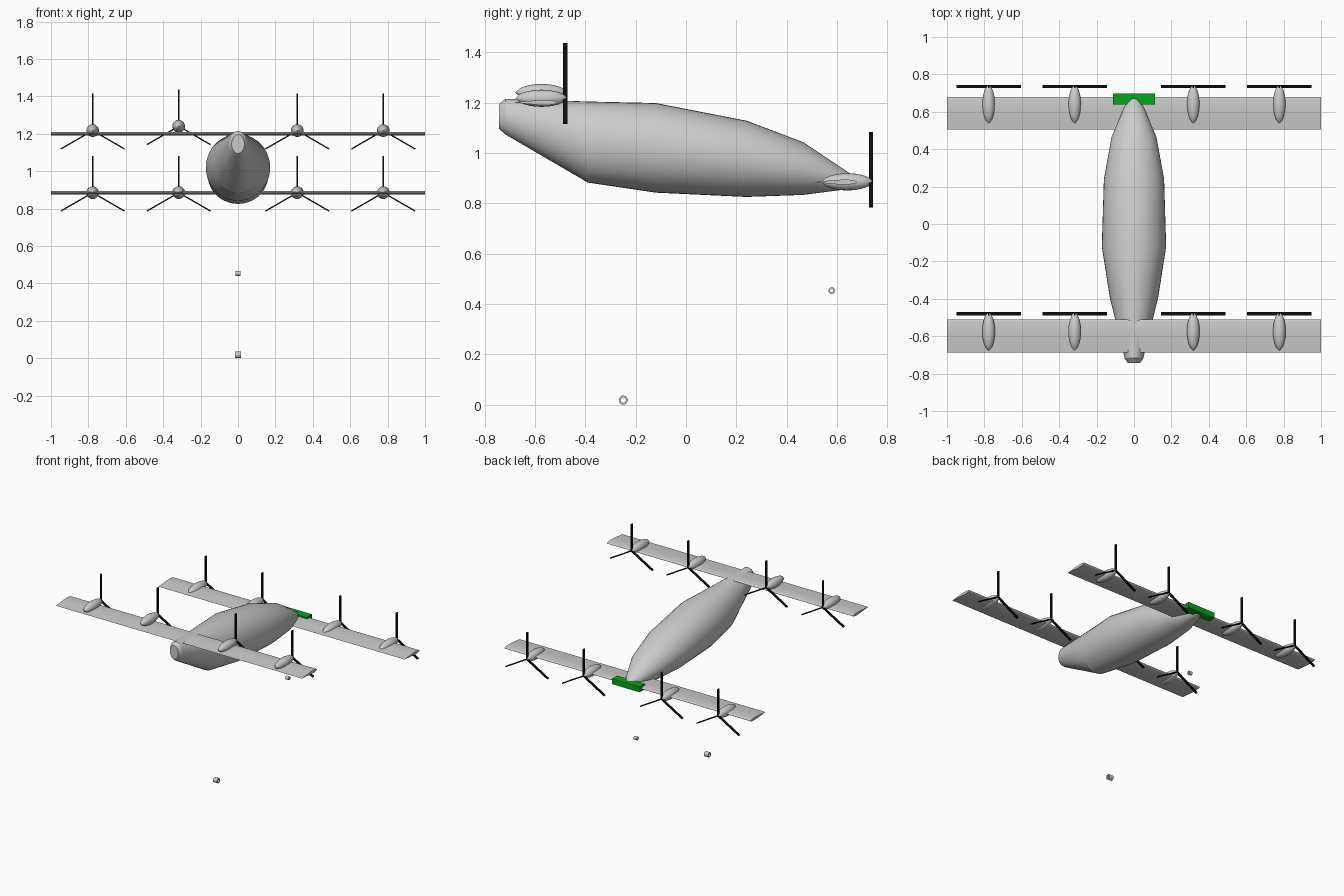
import bpy, bmesh, math
from mathutils import Matrix

if "Cube" in bpy.data.objects:
    bpy.data.objects.remove(bpy.data.objects["Cube"])


def make_mat(name, rgb):
    m = bpy.data.materials.new(name)
    m.diffuse_color = (*rgb, 1)
    m.use_nodes = True
    m.node_tree.nodes["Principled BSDF"].inputs["Base Color"].default_value = m.diffuse_color
    return m


BLACK = make_mat("black", (0.005, 0.005, 0.005))
GREEN = make_mat("green", (0.0, 0.4, 0.01))


def finish(bm, name, mat=None, smooth=None):
    bmesh.ops.recalc_face_normals(bm, faces=bm.faces)
    me = bpy.data.meshes.new(name)
    bm.to_mesh(me)
    bm.free()
    ob = bpy.data.objects.new(name, me)
    bpy.context.collection.objects.link(ob)
    if mat:
        me.materials.append(mat)
    if smooth:
        bpy.ops.object.select_all(action='DESELECT')
        ob.select_set(True)
        bpy.context.view_layer.objects.active = ob
        bpy.ops.object.shade_smooth_by_angle(angle=math.radians(smooth))
    return ob


def loft(name, stations, sides, smooth, x=0):
    """Skin elliptical sections along y: (y, bottom z, top z, half width)."""
    bm = bmesh.new()
    rings = []
    for y, lo, hi, w in stations:
        ring = []
        for i in range(sides):
            a = 2 * math.pi * i / sides
            ring.append(bm.verts.new((x + w * math.cos(a), y,
                                      (lo + hi) / 2 + (hi - lo) / 2 * math.sin(a))))
        rings.append(ring)
    for r, s in zip(rings, rings[1:]):
        for i in range(sides):
            j = (i + 1) % sides
            bm.faces.new((r[i], r[j], s[j], s[i]))
    bm.faces.new(rings[0])
    bm.faces.new(rings[-1])
    return finish(bm, name, smooth=smooth)


def box(bm, size, matrix):
    bmesh.ops.create_cube(bm, size=1, matrix=matrix @ Matrix.Diagonal((*size, 1)))


def wing(name, y0, y1, z):
    """Straight wing, thin aerofoil with its leading edge towards +y."""
    foil = [(0, 0), (0.25, 0.004), (0.55, 0.009), (0.8, 0.010), (0.95, 0.006), (1, 0)]
    outline = foil + [(t, -h) for t, h in foil[-2:0:-1]]
    bm = bmesh.new()
    f = bm.faces.new([bm.verts.new((-1, y0 + t * (y1 - y0), z + h)) for t, h in outline])
    ext = bmesh.ops.extrude_face_region(bm, geom=[f])
    moved = [v for v in ext['geom'] if isinstance(v, bmesh.types.BMVert)]
    bmesh.ops.translate(bm, verts=moved, vec=(2, 0, 0))
    # the start cap can be lost by the extrusion, so close any hole
    bmesh.ops.holes_fill(bm, edges=[e for e in bm.edges if e.is_boundary], sides=0)
    finish(bm, name, smooth=25)


def engine(tag, x, y, z):
    """Spindle nacelle with a three-bladed propeller near its +y end."""
    shape = []
    for i in range(13):
        t = -1 + 2 * i / 12
        r = max(0.034 * (1 - abs(t) ** 2.0) ** 0.6, 0.001)
        shape.append((y + 0.103 * t, z - r, z + r, r))
    loft("nacelle_" + tag, shape, 20, 40, x)
    bm = bmesh.new()
    for k in range(3):
        m = (Matrix.Translation((x, y + 0.094, z))
             @ Matrix.Rotation(2 * math.pi * k / 3, 4, 'Y')
             @ Matrix.Translation((0, 0, 0.0985)))
        box(bm, (0.007, 0.017, 0.197), m)
    finish(bm, "propeller_" + tag, BLACK)


def wheel(name, y, z, r, width):
    """Small open ring lying across x."""
    bm = bmesh.new()
    n = 20
    prof = [(-width, r), (width, r), (width, r * 0.6), (-width, r * 0.6)]
    rings = [[bm.verts.new((px, y + pr * math.cos(2 * math.pi * i / n),
                            z + pr * math.sin(2 * math.pi * i / n))) for i in range(n)]
             for px, pr in prof]
    for k in range(4):
        a, b = rings[k], rings[(k + 1) % 4]
        for i in range(n):
            j = (i + 1) % n
            bm.faces.new((a[i], a[j], b[j], b[i]))
    finish(bm, name, smooth=30)


# Fuselage: blunt high end at -y, low pointed end at +y
loft("fuselage", [
    (-0.742, 1.095, 1.195, 0.034),
    (-0.717, 1.073, 1.215, 0.050),
    (-0.39, 0.882, 1.204, 0.130),
    (-0.12, 0.842, 1.198, 0.172),
    (0.24, 0.825, 1.128, 0.161),
    (0.465, 0.833, 1.043, 0.120),
    (0.62, 0.853, 0.940, 0.054),
    (0.665, 0.861, 0.910, 0.026),
    (0.681, 0.875, 0.895, 0.010),
], 40, 15)

# Wings
wing("high_wing", -0.688, -0.510, 1.200)
wing("low_wing", 0.505, 0.680, 0.884)

# Engines; one on the high wing sits a little higher
for i, x in enumerate((-0.777, -0.317, 0.317, 0.777)):
    engine("high_%d" % i, x, -0.574, 1.240 if i == 1 else 1.217)
    engine("low_%d" % i, x, 0.641, 0.885)

# Green block across the pointed end
bm = bmesh.new()
box(bm, (0.226, 0.06, 0.04), Matrix.Translation((0, 0.668, 0.885)))
finish(bm, "sensor_block", GREEN)

# Loose wheels below the body
wheel("large_wheel", -0.249, 0.018, 0.018, 0.017)
wheel("small_wheel", 0.579, 0.453, 0.013, 0.013)
